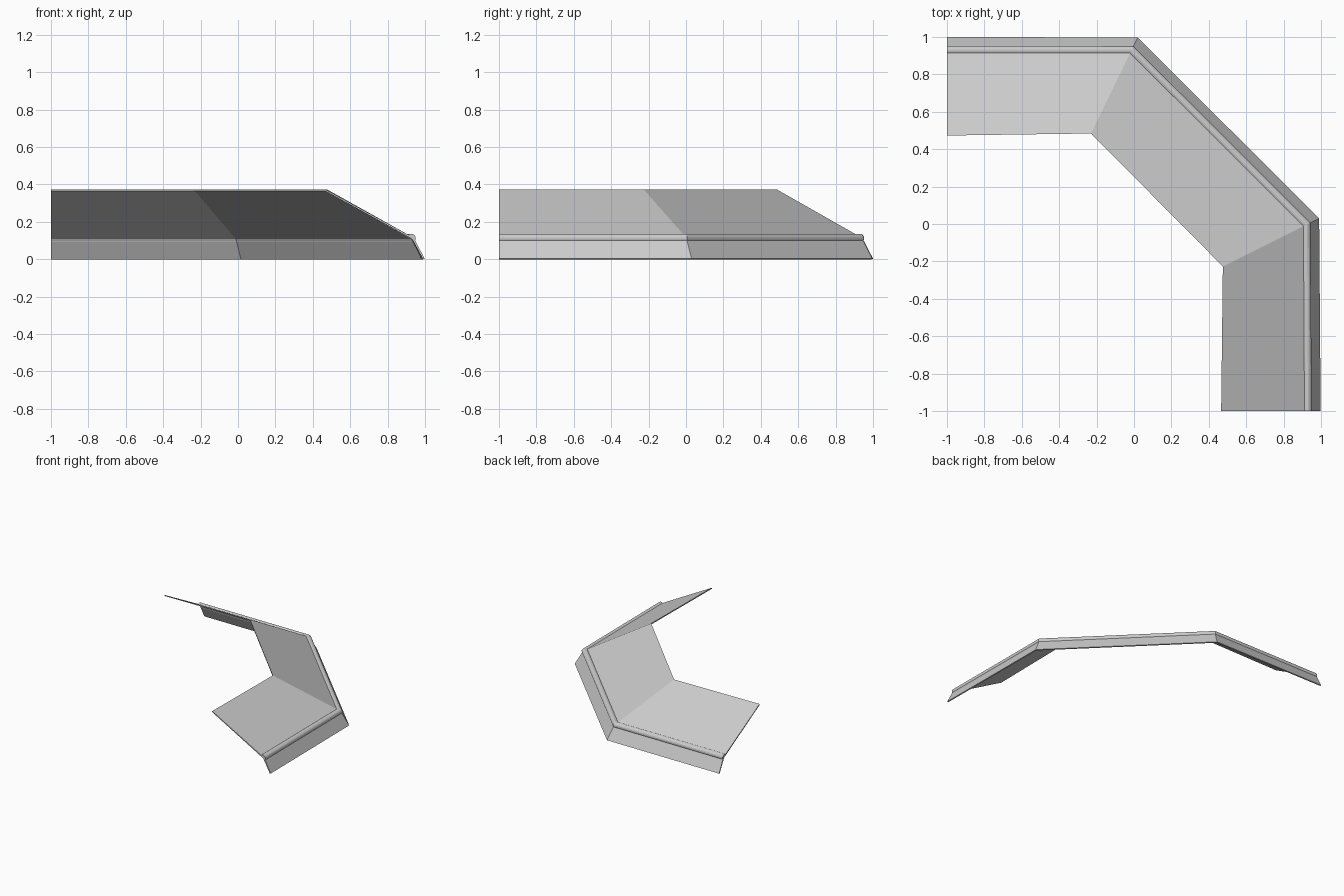
import bpy, bmesh, math

if "Cube" in bpy.data.objects:
    bpy.data.objects.remove(bpy.data.objects["Cube"])

# Plan paths of the eave (outer) and the upper edge (inner) of the roof
EAVE = [(-1, 1), (0.02, 0.997), (0.99, 0.03), (0.998, -1)]
UPPER = [(-1, 0.473), (-0.23, 0.484), (0.475, -0.227), (0.466, -1)]


def sweep(name, profile):
    """Sweep a closed profile of (distance inwards 0..1, height) along the plan."""
    bm = bmesh.new()
    rings = []
    for (ex, ey), (ux, uy) in zip(EAVE, UPPER):
        rings.append([bm.verts.new((ex + (ux - ex) * t, ey + (uy - ey) * t, z))
                      for t, z in profile])
    n = len(profile)
    for a, b in zip(rings, rings[1:]):
        for i in range(n):
            j = (i + 1) % n
            bm.faces.new((a[i], a[j], b[j], b[i]))
    bm.faces.new(rings[0])
    bm.faces.new(rings[-1])
    bmesh.ops.recalc_face_normals(bm, faces=bm.faces)
    mesh = bpy.data.meshes.new(name)
    bm.to_mesh(mesh)
    bm.free()
    obj = bpy.data.objects.new(name, mesh)
    bpy.context.collection.objects.link(obj)
    return obj


def inward(x):
    return (1 - x) / 0.527


# Upper slope sheet
sweep("upper_slope", [(inward(x), z) for x, z in
      [(0.473, 0.374), (0.942, 0.115), (0.936, 0.107), (0.473, 0.365)]])

# Steep lower skirt
sweep("lower_skirt", [(inward(x), z) for x, z in
      [(0.942, 0.115), (1.0, 0.003), (0.991, 0.0), (0.934, 0.107)]])

# Rounded roll covering the break between the slopes
roll = []
for i in range(10):
    a = math.radians(-60 + 210 * i / 9)
    roll.append((inward(0.929 + 0.024 * math.cos(a)), 0.112 + 0.024 * math.sin(a)))
roll.append((inward(0.938), 0.110))
sweep("break_roll", roll)
